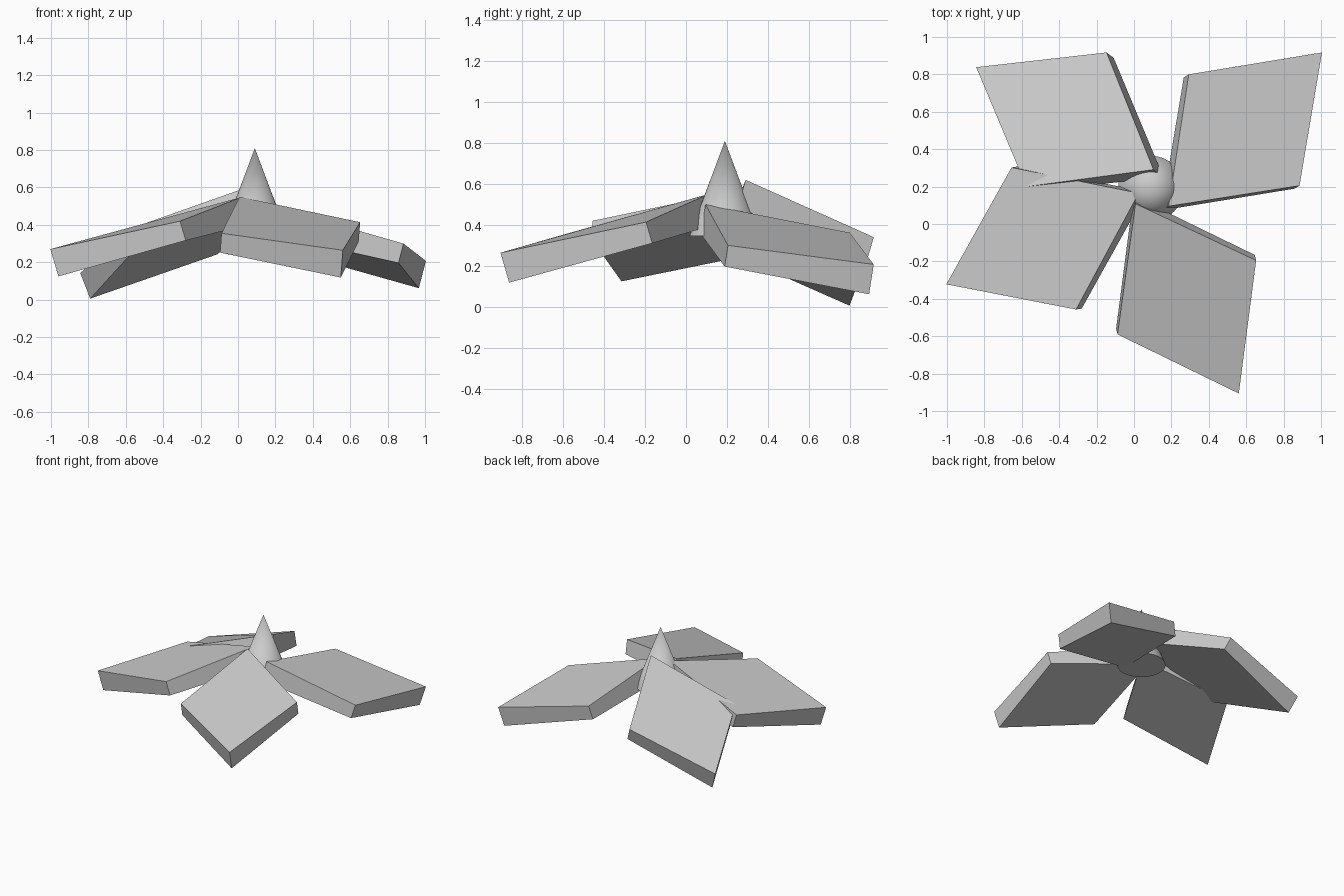
import bpy, bmesh
from mathutils import Vector

if "Cube" in bpy.data.objects:
    bpy.data.objects.remove(bpy.data.objects["Cube"])

THICK, THIN, BULGE = 0.152, 0.108, 0.047


def blade(name, inner, cw, ccw):
    """Tilted slab, slightly thicker along its inner-to-outer diagonal."""
    inner, cw, ccw = Vector(inner), Vector(cw), Vector(ccw)
    n = cw.cross(ccw).normalized()
    top = [inner, inner + cw, inner + cw + ccw + n * BULGE, inner + ccw]
    low = [p - n * t for p, t in zip(top, (THICK, THIN, THICK, THIN))]
    bm = bmesh.new()
    a = [bm.verts.new(p) for p in top]
    b = [bm.verts.new(p) for p in low]
    bm.faces.new(a)
    bm.faces.new(b[::-1])
    for i in range(4):
        j = (i + 1) % 4
        bm.faces.new((a[j], a[i], b[i], b[j]))
    bmesh.ops.recalc_face_normals(bm, faces=bm.faces)
    me = bpy.data.meshes.new(name)
    bm.to_mesh(me)
    bm.free()
    bpy.context.collection.objects.link(bpy.data.objects.new(name, me))


# Four blades around the hub: inner corner and its two top edges
blade("right_blade", (0.185, 0.095, 0.50), (0.70, 0.11, -0.20), (0.108, 0.705, -0.138))
blade("front_blade", (0.008, 0.108, 0.55), (-0.096, -0.698, -0.195), (0.645, -0.303, -0.136))
blade("left_blade", (0.025, 0.165, 0.55), (-0.68, 0.137, -0.195), (-0.335, -0.622, -0.13))
blade("back_blade", (0.104, 0.291, 0.62), (-0.251, 0.626, -0.28), (-0.68, -0.091, -0.24))

# Central cone
base, tip = 0.345, 0.81
bpy.ops.mesh.primitive_cone_add(vertices=32, radius1=0.175, radius2=0,
                                depth=tip - base, location=(0.09, 0.19, (base + tip) / 2))
bpy.context.object.name = "centre_cone"
bpy.ops.object.shade_smooth_by_angle()
